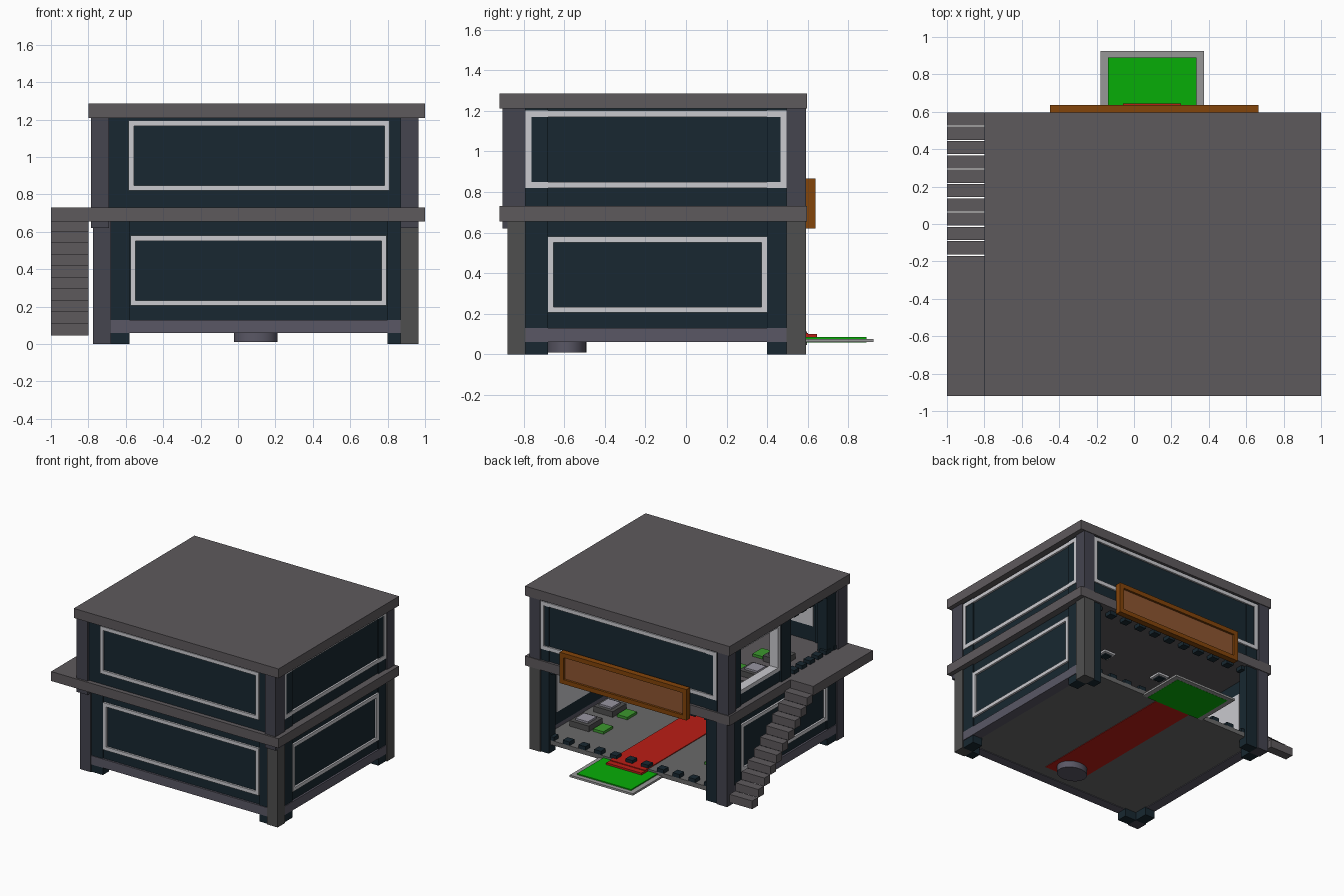
import bpy, bmesh
from mathutils import Matrix, Vector

if "Cube" in bpy.data.objects:
    bpy.data.objects.remove(bpy.data.objects["Cube"])

mats = {}
COL = {"dark": (30, 44, 52), "slab": (94, 90, 93), "post": (70, 70, 80), "grey": (80, 80, 80),
       "beam": (90, 88, 101), "trim": (200, 200, 205), "floor": (105, 105, 105), "red": (185, 35, 28),
       "green": (16, 172, 16), "border": (150, 150, 150), "brown": (130, 70, 18),
       "panel": (140, 86, 52), "pad": (62, 150, 50), "top": (150, 148, 160)}


def mat(name):
    if name not in mats:
        m = bpy.data.materials.new(name)
        m.diffuse_color = [(c / 255) ** 2.2 for c in COL[name]] + [1]
        m.use_nodes = True
        m.node_tree.nodes["Principled BSDF"].inputs["Base Color"].default_value = m.diffuse_color
        mats[name] = m
    return mats[name]


def boxes(name, colour, items):
    """One object from (x0, x1, y0, y1, z0, z1) boxes."""
    bm = bmesh.new()
    for x0, x1, y0, y1, z0, z1 in items:
        mx = Matrix.Translation(((x0 + x1) / 2, (y0 + y1) / 2, (z0 + z1) / 2)) @ \
            Matrix.Diagonal((x1 - x0, y1 - y0, z1 - z0, 1))
        bmesh.ops.create_cube(bm, size=1, matrix=mx)
    me = bpy.data.meshes.new(name)
    bm.to_mesh(me)
    bm.free()
    ob = bpy.data.objects.new(name, me)
    me.materials.append(mat(colour))
    bpy.context.collection.objects.link(ob)
    return ob


def frame(a0, a1, z0, z1, w, place):
    """Four bars of a rectangular frame; place maps (a0, a1, z0, z1) to a box."""
    return [place(a0, a1, z1 - w, z1), place(a0, a1, z0, z0 + w),
            place(a0, a0 + w, z0 + w, z1 - w), place(a1 - w, a1, z0 + w, z1 - w)]


def along_x(y0, y1):
    return lambda a, b, c, d: (a, b, y0, y1, c, d)


def along_y(x0, x1):
    return lambda a, b, c, d: (x0, x1, a, b, c, d)


# Slabs and landing
boxes("roof", "slab", [(-.8, 1, -.92, .595, 1.21, 1.285)])
boxes("upper_floor", "slab", [(-.8, 1, -.92, .595, .655, .73)])
boxes("stair_landing", "slab", [(-1, -.8, -.92, -.17, .655, .73)])

# Open stair of separate treads
boxes("stair_treads", "slab", [(-1, -.8, -.162 + .0765 * (i - 1), -.092 + .0765 * (i - 1),
                                .725 - .0618 * i - .06, .73 - .0618 * i) for i in range(1, 11)])

# Corner posts with dark returns on their inner sides
boxes("lower_front_left_post", "post", [(-.775, -.68, -.88, -.79, 0, .655)])
boxes("lower_posts", "grey", [(.87, .965, -.88, -.79, 0, .655), (.87, .965, .495, .59, 0, .655)])
boxes("lower_back_left_post", "post", [(-.775, -.68, .495, .59, 0, .655)])
boxes("upper_posts", "post", [(x, x + .095, y0, y1, z, 1.21) for x in (-.785, .87)
                              for y0, y1, z in ((-.905, -.79, .62), (.495, .59, .73))])
ret = []
for z0, z1 in ((0, .655), (.73, 1.21)):
    for y0, y1 in ((-.87, -.79), (.5, .58)):
        ret += [(-.68, -.58, y0, y1, z0, z1), (.8, .87, y0, y1, z0, z1)]
    for x0, x1 in ((-.765, -.68), (.87, .955)):
        ret += [(x0, x1, -.79, -.68, z0, z1), (x0, x1, .4, .495, z0, z1)]
boxes("post_returns", "dark", ret)

# Ground floor
boxes("ground_floor", "floor", [(-.72, .91, -.84, .56, .065, .1)])
boxes("floor_beams", "beam", [(-.68, .87, -.875, -.8, .06, .13), (-.77, -.69, -.79, .495, .06, .13),
                              (.88, .96, -.79, .495, .06, .13)])
boxes("carpet", "red", [(-.06, .25, -.7, .6, .061, .106), (-.06, .25, .59, .645, .085, .1)])
boxes("mat_border", "border", [(-.18, .375, .55, .925, .06, .076)])
boxes("green_mat", "green", [(-.14, .335, .55, .89, .059, .085)])

# Walls
boxes("lower_walls", "dark", [(-.68, .87, -.86, -.8, .13, .655), (-.755, -.69, -.79, .495, .13, .655),
                              (.88, .945, -.79, .495, .13, .655)])
boxes("upper_walls", "dark", [(-.69, .87, -.885, -.8, .73, 1.21), (.88, .945, -.79, .495, .73, 1.21),
                              (-.68, .87, .52, .575, .73, 1.21),
                              (-.755, -.69, -.2, .495, .73, .82), (-.755, -.69, -.2, .495, 1.19, 1.21),
                              (-.77, -.68, -.22, -.1, .73, 1.21)])

# Window frames on the outside, pale panes on the inside
trim = frame(-.575, .795, .205, .58, .028, along_x(-.875, -.86))
trim += frame(-.585, .81, .82, 1.195, .028, along_x(-.9, -.885))
trim += frame(-.68, .4, .205, .58, .028, along_y(.945, .96))
trim += frame(-.68, .4, .205, .58, .028, along_y(-.77, -.755))
trim += frame(-.79, .495, .82, 1.2, .03, along_y(.945, .96))
trim += frame(-.68, .87, .82, 1.2, .03, along_x(.575, .588))
trim += frame(-.1, .495, .82, 1.2, .03, along_y(-.76, -.685))
boxes("window_frames", "trim", trim)
boxes("inner_panes", "trim", [(-.55, .77, -.8, -.795, .23, .55), (-.56, .78, -.8, -.795, .85, 1.17),
                              (.875, .88, -.65, .37, .23, .55), (.875, .88, -.65, .37, .85, 1.17),
                              (-.69, -.685, -.65, .37, .23, .55), (-.56, .78, .515, .52, .85, 1.17)])

# Rows of dark teeth in the open sides
teeth = []
for i in range(11):
    x = -.58 + i * .138
    teeth += [(x - .03, x + .03, .5, .56, z, z + .03) for z in (.1, .625)]
for i in range(6):
    y = -.29 - i * .1
    teeth += [(-.77, -.71, y - .03, y + .03, z, z + .03) for z in (.73, 1.18)]
boxes("opening_teeth", "dark", teeth)

# Back sign
boxes("sign_frame", "brown", frame(-.45, .665, .62, .865, .035, along_x(.59, .637)))
boxes("sign_panel", "panel", [(-.42, .635, .592, .62, .65, .835)])

# Tables and pads, mirrored about the carpet on both storeys
base, top, pad = [], [], []
for z in (.1, .73):
    for y in (.2, -.1, -.4):
        for s in (-1, 1):
            x, p = .1 + s * .64, .1 + s * .49
            base.append((x - .085, x + .085, y - .085, y + .085, z, z + .045))
            top.append((x - .055, x + .055, y - .055, y + .055, z + .045, z + .06))
            pad.append((p - .045, p + .045, y - .06, y + .06, z, z + .02))
boxes("tables", "grey", base)
boxes("table_tops", "top", top)
boxes("green_pads", "pad", pad)

# Ceiling lamps
lamps = [(x, y) for x in (-.2, .31) for y in (.05, -.42)]
boxes("lamp_plates", "trim", [(x - .05, x + .05, y - .05, y + .05, .64, .655) for x, y in lamps])
boxes("lamp_centres", "dark", [(x - .03, x + .03, y - .03, y + .03, .63, .645) for x, y in lamps])

# Round foot under the floor
bpy.ops.mesh.primitive_cylinder_add(vertices=32, radius=.117, depth=.055, location=(.095, -.587, .0375))
foot = bpy.context.object
foot.name = "round_foot"
foot.scale.y = .82
foot.data.materials.append(mat("beam"))
bpy.ops.object.shade_smooth_by_angle()
